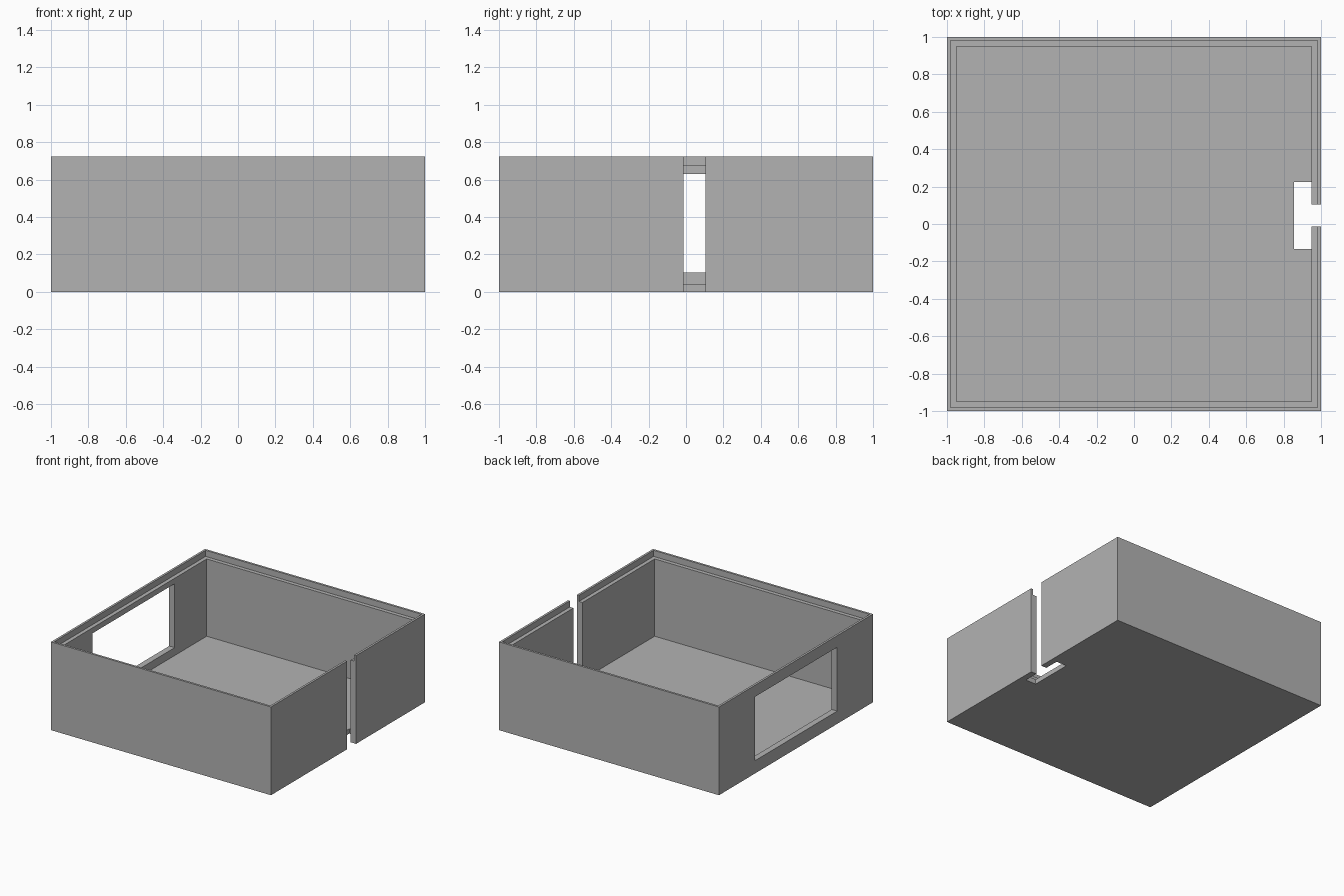
import bpy

cube = bpy.data.objects.get("Cube")
if cube:
    bpy.data.objects.remove(cube, do_unlink=True)

HEIGHT = 0.725
FLOOR = 0.04
WALL = 0.95       # inner face of the walls
LIP = 0.982       # inner face of the thin top lip
LEDGE = 0.675     # height of the step that seats a lid

grey = bpy.data.materials.new("light grey")
grey.use_nodes = True
grey.diffuse_color = (0.45, 0.45, 0.45, 1)
grey.node_tree.nodes["Principled BSDF"].inputs["Base Color"].default_value = grey.diffuse_color


def box(name, x, y, z):
    """Box spanning the given (low, high) ranges."""
    spans = (x, y, z)
    bpy.ops.mesh.primitive_cube_add(size=1)
    obj = bpy.context.object
    obj.name = name
    for v in obj.data.vertices:
        v.co = [lo if c < 0 else hi for c, (lo, hi) in zip(v.co, spans)]
    obj.data.materials.append(grey)
    return obj


# Solid block for the open enclosure
case = box("enclosure", (-1, 1), (-1, 1), (0, HEIGHT))

cutters = [
    # Main cavity and the rabbet around the rim
    box("cavity_cutter", (-WALL, WALL), (-WALL, WALL), (FLOOR, 1)),
    box("rim_cutter", (-LIP, LIP), (-LIP, LIP), (LEDGE, 1)),
    # Rectangular window in one side wall
    box("window_cutter", (-1.1, -0.9), (-0.535, 0.535), (0.105, 0.63)),
    # Full-height slot in the opposite wall, with a wider notch in the floor
    box("slot_cutter", (0.9, 1.1), (-0.013, 0.105), (-0.1, 1)),
    box("floor_notch_cutter", (0.855, WALL), (-0.134, 0.225), (-0.1, 0.3)),
]

for cutter in cutters:
    cutter.hide_render = True
    mod = case.modifiers.new(cutter.name, 'BOOLEAN')
    mod.operation = 'DIFFERENCE'
    mod.solver = 'EXACT'
    mod.object = cutter
    bpy.context.view_layer.objects.active = case
    bpy.ops.object.modifier_apply(modifier=mod.name)

for cutter in cutters:
    bpy.data.objects.remove(cutter, do_unlink=True)
